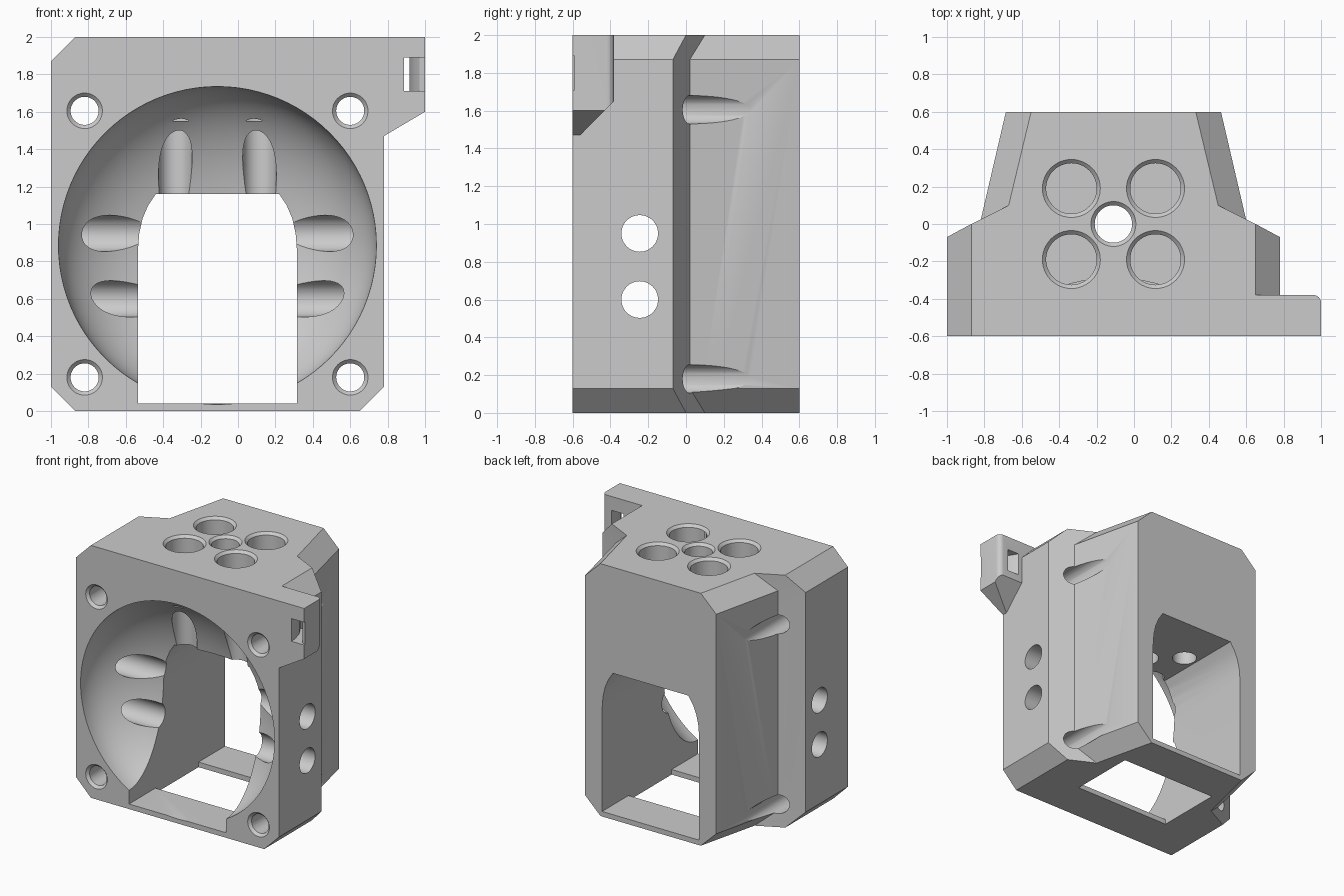
import bpy, bmesh, math
from mathutils import Vector

if "Cube" in bpy.data.objects:
    bpy.data.objects.remove(bpy.data.objects["Cube"], do_unlink=True)

CX = -0.11  # symmetry axis of the housing

grey = bpy.data.materials.new("light_grey")
grey.use_nodes = True
grey.diffuse_color = (0.6, 0.6, 0.6, 1)
grey.node_tree.nodes["Principled BSDF"].inputs["Base Color"].default_value = (0.6, 0.6, 0.6, 1)


def finish(bm, name):
    bmesh.ops.recalc_face_normals(bm, faces=bm.faces)
    mesh = bpy.data.meshes.new(name)
    bm.to_mesh(mesh)
    bm.free()
    mesh.materials.append(grey)
    ob = bpy.data.objects.new(name, mesh)
    bpy.context.collection.objects.link(ob)
    return ob


def loft(rings, name):
    """Solid through a list of equal-length vertex rings."""
    bm = bmesh.new()
    loops = [[bm.verts.new(p) for p in ring] for ring in rings]
    n = len(loops[0])
    for a, b in zip(loops, loops[1:]):
        for i in range(n):
            j = (i + 1) % n
            bm.faces.new((a[i], a[j], b[j], b[i]))
    bm.faces.new(loops[0])
    bm.faces.new(loops[-1])
    return finish(bm, name)


def drill(start, end, r1, r2=None):
    """Cylinder or cone cutter between two points."""
    start, end = Vector(start), Vector(end)
    axis = end - start
    bm = bmesh.new()
    bmesh.ops.create_cone(bm, cap_ends=True, segments=48, radius1=r1,
                          radius2=r1 if r2 is None else r2, depth=axis.length)
    turn = Vector((0, 0, 1)).rotation_difference(axis).to_matrix().to_4x4()
    bmesh.ops.transform(bm, matrix=turn, verts=bm.verts)
    bmesh.ops.translate(bm, vec=(start + end) / 2, verts=bm.verts)
    return finish(bm, "drill")


def combine(target, tool, operation="DIFFERENCE"):
    """Apply a boolean and delete the tool."""
    mod = target.modifiers.new("boolean", "BOOLEAN")
    mod.operation, mod.solver, mod.object = operation, "EXACT", tool
    graph = bpy.context.evaluated_depsgraph_get()
    result = bpy.data.meshes.new_from_object(target.evaluated_get(graph))
    target.modifiers.clear()
    target.data = result
    bpy.data.objects.remove(tool, do_unlink=True)


def mirrored(half):
    """Full outline from the +x half, given as offsets from the axis."""
    return [(CX + w, v) for w, v in half] + [(CX - w, v) for w, v in reversed(half)]


# Housing: stepped outline with chamfered top and bottom edges
wide = mirrored([(0.89, -0.6), (0.89, -0.07), (0.71, 0.02), (0.575, 0.6)])
inset = mirrored([(0.76, -0.6), (0.76, 0.0), (0.56, 0.1), (0.44, 0.6)])
levels = [(inset, 0), (wide, 0.13), (wide, 1.87), (inset, 2)]
body = loft([[(x, y, z) for x, y in o] for o, z in levels], "housing")

# Corner tab: rounded plan, trimmed by two sloping planes
plan = [(0.6, -0.6), (1, -0.6)]
for k in range(7):
    a = math.radians(15 * k)
    plan.append((0.96 + 0.04 * math.cos(a), -0.42 + 0.04 * math.sin(a)))
plan.append((0.6, -0.38))
tab = loft([[(x, y, z) for x, y in plan] for z in (1.2, 2)], "tab")
bm = bmesh.new()
bm.from_mesh(tab.data)
for point, normal in (((0.78, -0.6, 1.47), (0.13, 0, -0.22)), ((0.8, -0.56, 1.47), (0, 1, -1))):
    cut = bmesh.ops.bisect_plane(bm, geom=bm.verts[:] + bm.edges[:] + bm.faces[:],
                                 plane_co=point, plane_no=normal, clear_outer=True)
    edges = [g for g in cut["geom_cut"] if isinstance(g, bmesh.types.BMEdge)]
    bmesh.ops.contextual_create(bm, geom=edges)
bmesh.ops.recalc_face_normals(bm, faces=bm.faces)
bm.to_mesh(tab.data)
bm.free()
combine(body, tab, "UNION")

# Curved strap slot through the tab
slot = [(0.89, -0.62), (0.885, -0.55), (0.86, -0.46), (0.8, -0.36), (0.915, -0.36),
        (0.925, -0.45), (0.945, -0.53), (0.97, -0.575), (1.01, -0.597), (1.01, -0.62)]
combine(body, loft([[(x, y, z) for x, y in slot] for z in (1.71, 1.89)], "slot"))

# Round bowl in the front
bm = bmesh.new()
bmesh.ops.create_uvsphere(bm, u_segments=96, v_segments=48, radius=1)
for v in bm.verts:
    x, y, z = v.co
    v.co = (CX + 0.85 * x, -0.6 + 0.5 * z, 0.885 + 0.85 * y)
combine(body, finish(bm, "bowl"))

# Straight channel with eased upper corners, open at the back
arch = mirrored([(0.425, 0.04), (0.425, 0.86), (0.418, 0.95), (0.4, 1.03),
                 (0.37, 1.1), (0.33, 1.16)])
combine(body, loft([[(x, y, z) for x, z in arch] for y in (-0.7, 0.7)], "channel"))

# Rectangular opening in the floor
floor = mirrored([(0.425, -0.27), (0.425, 0.27)])
combine(body, loft([[(x, y, z) for x, y in floor] for z in (-0.1, 0.3)], "floor_opening"))

# Countersunk corner screw holes, running on as grooves along the back walls
for x in (CX - 0.71, CX + 0.71):
    for z in (0.18, 1.605):
        combine(body, drill((x, -0.7, z), (x, 0.7, z), 0.075))
        combine(body, drill((x, -0.62, z), (x, -0.575, z), 0.115, 0.07))

# Side holes into the bowl
for z in (0.6, 0.95):
    for side in (-1, 1):
        combine(body, drill((CX + side, -0.245, z), (CX + side * 0.1, -0.245, z), 0.097))

# Centre hole and four stepped pockets in the top
combine(body, drill((CX, 0, 1), (CX, 0, 2.1), 0.1))
combine(body, drill((CX, 0, 2.02), (CX, 0, 1.975), 0.14, 0.095))
for x in (CX - 0.225, CX + 0.225):
    for y in (-0.19, 0.19):
        combine(body, drill((x, y, 1.55), (x, y, 2.1), 0.135))
        combine(body, drill((x, y, 2.02), (x, y, 1.975), 0.175, 0.13))
        combine(body, drill((x, y, 1.0), (x, y, 1.52), 0.09))

# Smooth the round surfaces, keep the machined edges sharp
bpy.ops.object.select_all(action="DESELECT")
body.select_set(True)
bpy.context.view_layer.objects.active = body
bpy.ops.object.shade_smooth_by_angle(angle=math.radians(25))
